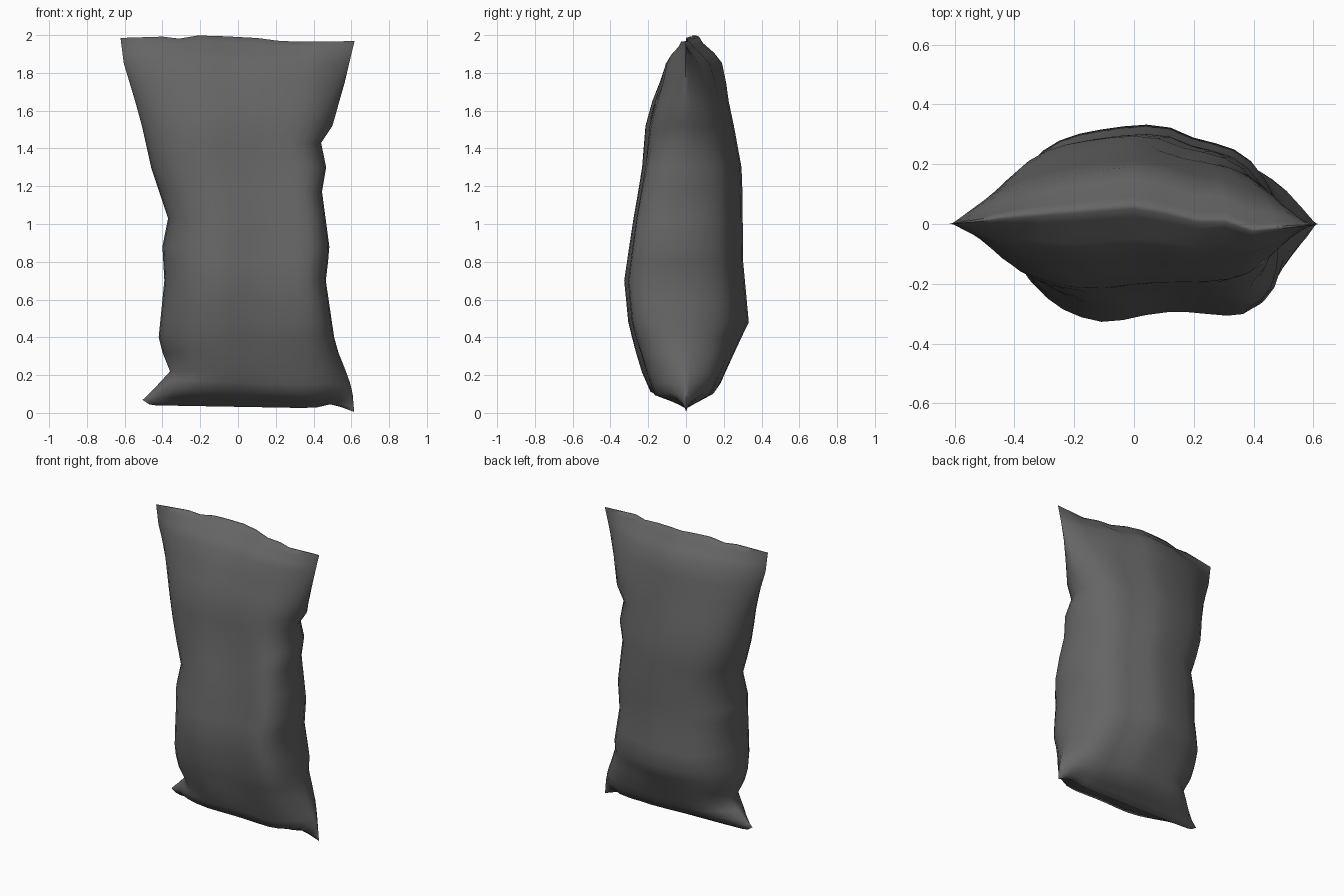
import bpy, bmesh, math

if "Cube" in bpy.data.objects:
    bpy.data.objects.remove(bpy.data.objects["Cube"])


def lerp(points, t):
    """Piecewise linear lookup in ascending (t, value) pairs."""
    if t <= points[0][0]:
        return points[0][1]
    for (a, va), (b, vb) in zip(points, points[1:]):
        if t <= b:
            return va + (vb - va) * (t - a) / (b - a)
    return points[-1][1]


# Outline of the bag: (height, value)
LEFT = [(.04, -.47), (.06, -.505), (.22, -.36), (.32, -.40), (.40, -.42), (.70, -.39), (.88, -.40),
        (1.03, -.37), (1.30, -.46), (1.57, -.52), (1.85, -.605), (1.98, -.622)]
RIGHT = [(.04, .615), (.14, .605), (.36, .515), (.70, .465), (.87, .485), (1.17, .445),
         (1.32, .47), (1.43, .44), (1.52, .50), (1.75, .565), (1.98, .617)]
FRONT = [(.04, .008), (.07, .06), (.12, .19), (.22, .235), (.45, .31), (.70, .335), (1.0, .29),
         (1.28, .24), (1.55, .22), (1.75, .165), (1.88, .135), (1.95, .035), (1.98, .010)]
BACK = [(.04, .008), (.07, .06), (.11, .14), (.16, .18), (.48, .335), (.80, .305), (1.28, .30),
        (1.55, .25), (1.75, .19), (1.87, .145), (1.95, .035), (1.98, .010)]
# Wavy seals: (x, value)
TOP_Z = [(-.62, .005), (-.4, .012), (-.35, -.005), (-.2, .02), (.1, .005), (.25, -.015), (.62, -.012)]
TOP_Y = [(-.62, 0), (-.37, .03), (0, .06), (.17, .03), (.2, .01), (.26, .035), (.38, -.02), (.62, 0)]
LOW_Z = [(-.5, .01), (-.44, .0), (.4, -.015), (.5, .008), (.615, -.035)]
# How full the section is: 1 = pointed lens, 0.5 = rounded
ROUND = [(.04, .8), (.12, .95), (.3, .6), (.5, .46), (1.2, .48), (1.6, .6), (1.8, .8), (1.9, 1.0)]
# Uneven filling across each skin: (u, depth factor)
FRONT_FILL = [(-.7, 1), (-.3, 1), (.1, .88), (.4, .88), (.8, .96)]
BACK_FILL = [(-.9, 1), (-.4, .96), (.1, 1), (.4, .86), (.8, .95)]
ROWS = [.04, .06, .08, .12, .17, .22, .32, .40, .48, .59, .70, .80, .88, 1.03, 1.17, 1.30, 1.43,
        1.52, 1.65, 1.75, 1.85, 1.90, 1.95, 1.98]
COLS = 18


def skin_point(z, u, side):
    xl, xr = lerp(LEFT, z), lerp(RIGHT, z)
    x = (xl + xr) / 2 + u * (xr - xl) / 2
    power = 5.0 if side < 0 and u > 0 else 2.8
    power += (2.4 - power) * max(0, min(1, (z - 1.3) / .5))
    power += (4.5 - power) * max(0, min(1, (.4 - z) / .15))
    bulge = max(0, 1 - abs(u) ** power) ** lerp(ROUND, z)
    bulge *= lerp(FRONT_FILL if side < 0 else BACK_FILL, u)
    top, low = max(0, (z - 1.6) / .38), max(0, (.25 - z) / .21)
    middle = lerp([(.2, 0), (.5, 1), (1.1, 1), (1.5, 0)], z)
    y = top * lerp(TOP_Y, x) - .07 * middle * max(0, u) ** 4
    y += side * lerp(FRONT if side < 0 else BACK, z) * bulge
    # the filled base sags toward the right
    sag = .035 * (x + .2) * lerp([(.04, 0), (.12, 1), (.4, 0)], z) * (1 - u ** 4)
    return x, y, z - sag + top ** 3 * lerp(TOP_Z, x) + low * lerp(LOW_Z, x)


# Pillow bag: stacked closed rings, front skin then back skin
bm = bmesh.new()
us = [-math.cos(math.pi * i / COLS) for i in range(COLS + 1)]
rings = []
for z in ROWS:
    ring = [bm.verts.new(skin_point(z, u, -1)) for u in us]
    ring += [bm.verts.new(skin_point(z, u, 1)) for u in reversed(us[1:-1])]
    rings.append(ring)
n = 2 * COLS
for a, b in zip(rings, rings[1:]):
    for i in range(n):
        j = (i + 1) % n
        bm.faces.new((a[i], a[j], b[j], b[i]))

# Close the flat seals across front and back skins
for ring in (rings[0], rings[-1]):
    for i in range(COLS):
        quad = [ring[i], ring[i + 1], ring[(n - i - 1) % n], ring[(n - i) % n]]
        bm.faces.new(list(dict.fromkeys(quad)))
bmesh.ops.recalc_face_normals(bm, faces=bm.faces)

mesh = bpy.data.meshes.new("pillow_bag")
bm.to_mesh(mesh)
bm.free()
bag = bpy.data.objects.new("pillow_bag", mesh)
bpy.context.collection.objects.link(bag)
bpy.context.view_layer.objects.active = bag
bag.select_set(True)
bpy.ops.object.shade_smooth_by_angle(angle=math.radians(70))

# Dark foil
foil = bpy.data.materials.new("dark_foil")
foil.diffuse_color = (.13, .13, .13, 1)
foil.use_nodes = True
foil.node_tree.nodes["Principled BSDF"].inputs["Base Color"].default_value = foil.diffuse_color
mesh.materials.append(foil)
